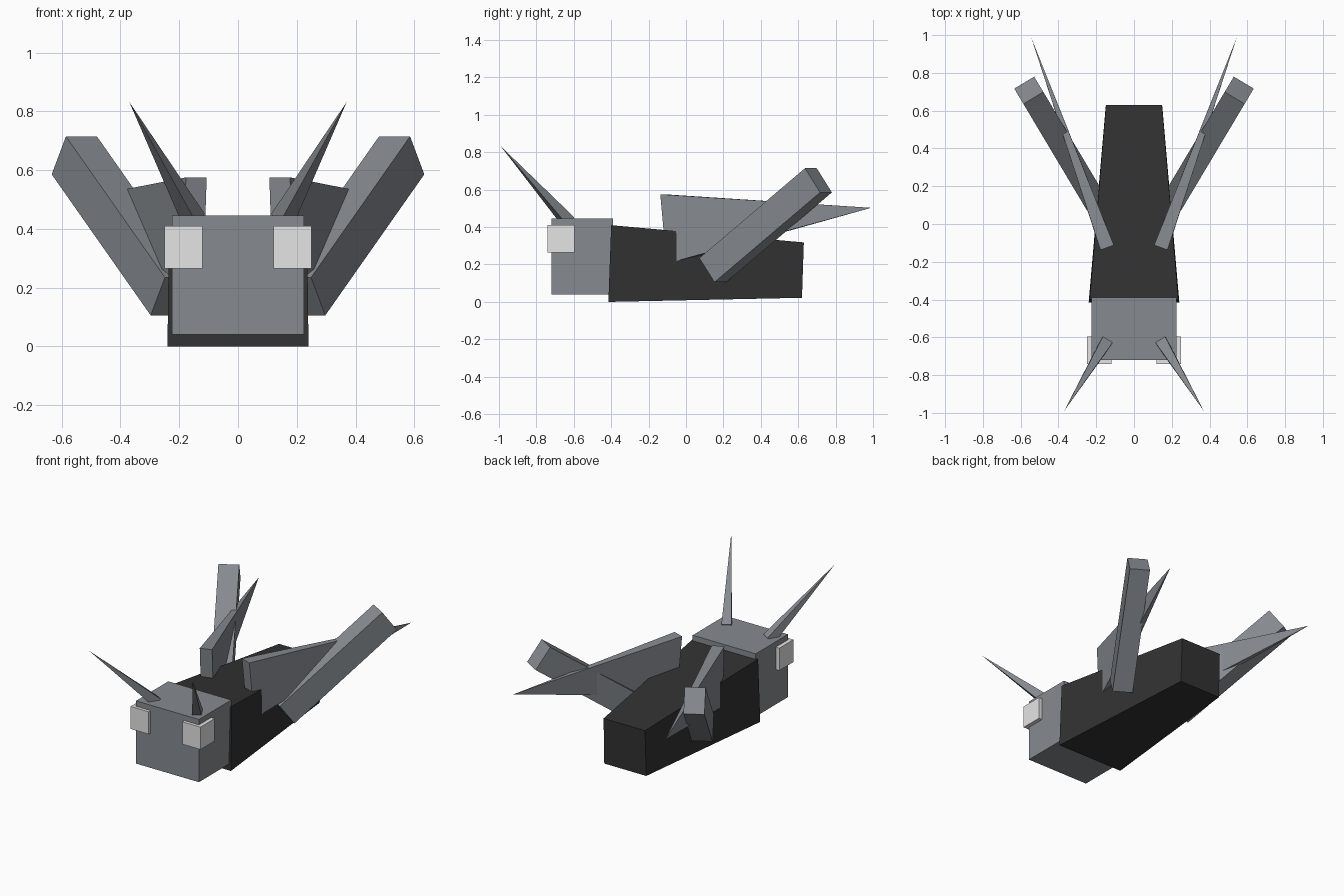
import bpy, bmesh
from mathutils import Vector

cube = bpy.data.objects.get("Cube")
if cube:
    bpy.data.objects.remove(cube)


def material(name, rgb):
    mat = bpy.data.materials.new(name)
    mat.use_nodes = True
    mat.diffuse_color = (*rgb, 1)
    mat.node_tree.nodes["Principled BSDF"].inputs["Base Color"].default_value = (*rgb, 1)
    return mat


charcoal = material("charcoal", (0.032, 0.032, 0.032))
grey = material("cool grey", (0.24, 0.258, 0.28))
pale = material("pale grey", (0.78, 0.78, 0.78))


def hull_part(name, points, mat):
    """Flat-faced convex solid spanned by its corners."""
    bm = bmesh.new()
    for p in points:
        bm.verts.new(p)
    bmesh.ops.convex_hull(bm, input=bm.verts[:])
    bmesh.ops.dissolve_limit(bm, angle_limit=0.02, verts=bm.verts[:], edges=bm.edges[:])
    bmesh.ops.recalc_face_normals(bm, faces=bm.faces[:])
    mesh = bpy.data.meshes.new(name)
    bm.to_mesh(mesh)
    bm.free()
    mesh.materials.append(mat)
    obj = bpy.data.objects.new(name, mesh)
    bpy.context.collection.objects.link(obj)
    return obj


def box(x, y, z):
    return [(a, b, c) for a in x for b in y for c in z]


def rectangle(center, axis, width, height):
    """Corners of a rectangle square to the axis, with level top and bottom."""
    axis = Vector(axis).normalized()
    side = axis.cross((0, 0, 1)).normalized()
    up = side.cross(axis)
    return [Vector(center) + side * width * i + up * height * j
            for i in (-0.5, 0.5) for j in (-0.5, 0.5)]


def spike(base, tip, width, height):
    return rectangle(base, Vector(tip) - Vector(base), width, height) + [Vector(tip)]


def beam(start, end, width, height):
    axis = Vector(end) - Vector(start)
    return rectangle(start, axis, width, height) + rectangle(end, axis, width, height)


def pair(name, points, mat):
    for side, sign in (("left", 1), ("right", -1)):
        hull_part(f"{side}_{name}", [(sign * p[0], p[1], p[2]) for p in points], mat)


# Tapered body and square head
body = [(s * x, y, z) for s in (-1, 1) for x, y, z in (
    (0.24, -0.415, 0), (0.235, -0.40, 0.41), (0.15, 0.62, 0.022), (0.148, 0.63, 0.318))]
hull_part("body", body, charcoal)
hull_part("head", box((-0.225, 0.225), (-0.72, -0.39), (0.04, 0.445)), grey)

# Eyes, antennae, wings and hind legs
pair("eye", box((0.12, 0.25), (-0.74, -0.595), (0.265, 0.41)), pale)
pair("antenna", spike((0.15, -0.63, 0.43), (0.37, -0.99, 0.832), 0.06, 0.06), grey)
pair("wing", spike((0.148, -0.108, 0.39), (0.545, 0.99, 0.503), 0.075, 0.372), grey)
pair("hind_leg", beam((0.22, 0.143, 0.17), (0.557, 0.708, 0.65), 0.123, 0.16), grey)
